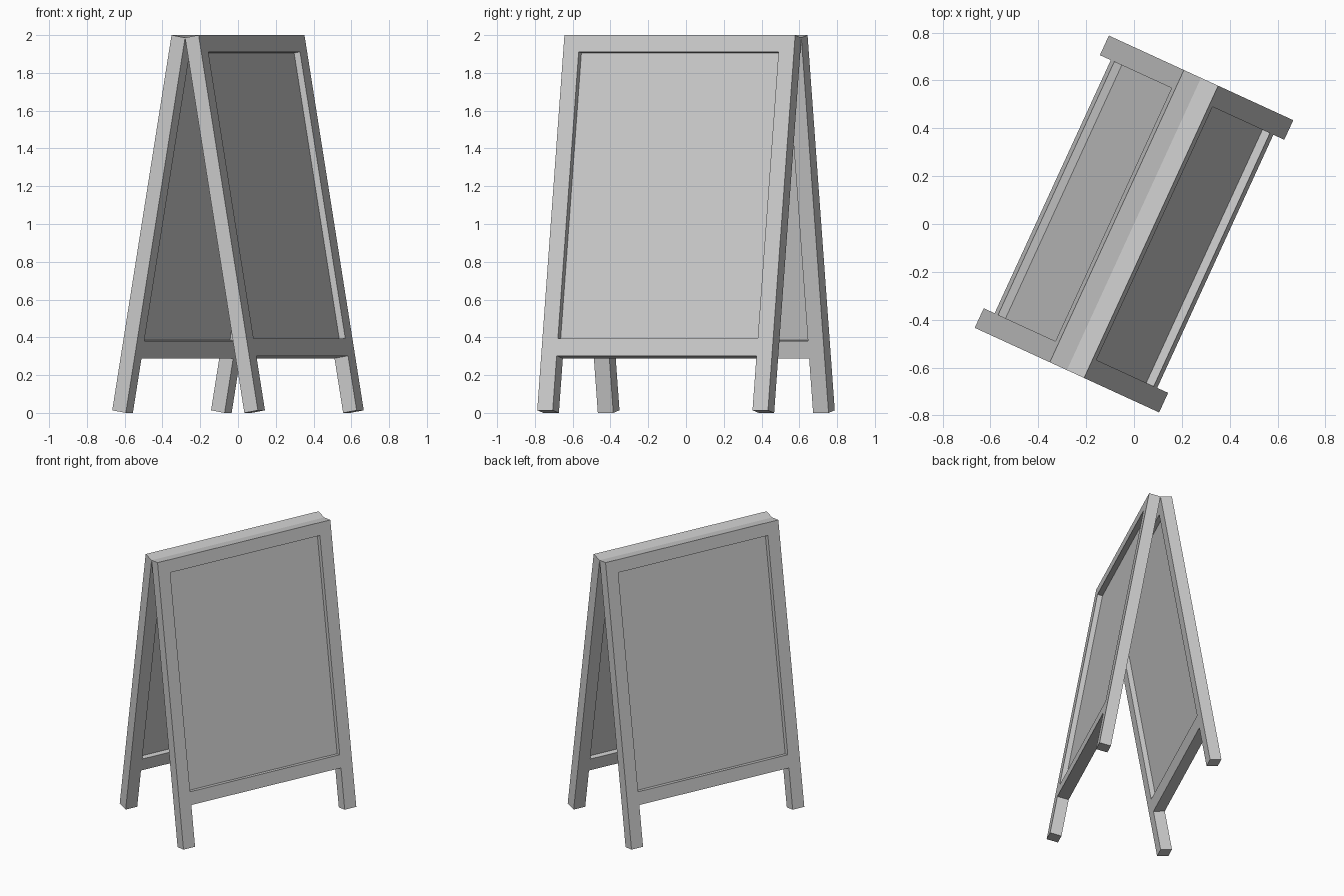
import bpy, bmesh
from math import radians, sin, cos
from mathutils import Vector

if "Cube" in bpy.data.objects:
    bpy.data.objects.remove(bpy.data.objects["Cube"])

LEAN, TURN = radians(9.86), radians(-24.65)
THICK, HALF_W, BAR = 0.08, 0.672, 0.09
Z_IN = 2.0 - THICK * sin(LEAN)      # height of the inner top edge
LENGTH = Z_IN / cos(LEAN)


def lean(d, y, s):
    """Depth d, width y and distance s down the board -> leaning position."""
    return Vector((d * cos(LEAN) + s * sin(LEAN), y,
                   Z_IN + d * sin(LEAN) - s * cos(LEAN)))


def slab(name, ys, ss, cells, d0, d1):
    """Extrude the chosen grid cells into a leaning slab, mirrored to both sides."""
    bm = bmesh.new()
    grid = [[bm.verts.new(lean(d0, y, s)) for s in ss] for y in ys]
    for i, j in cells:
        bm.faces.new((grid[i][j], grid[i + 1][j], grid[i + 1][j + 1], grid[i][j + 1]))
    ext = bmesh.ops.extrude_face_region(bm, geom=bm.faces[:], use_keep_orig=True)
    verts = [g for g in ext["geom"] if isinstance(g, bmesh.types.BMVert)]
    bmesh.ops.translate(bm, verts=verts,
                        vec=lean(d1, 0, 0) - lean(d0, 0, 0))
    bmesh.ops.delete(bm, geom=[v for v in bm.verts if not v.link_faces], context='VERTS')
    bmesh.ops.recalc_face_normals(bm, faces=bm.faces[:])
    # merge flush cells into single flat faces
    bmesh.ops.dissolve_limit(bm, angle_limit=0.01, verts=bm.verts[:], edges=bm.edges[:])
    me = bpy.data.meshes.new(name)
    bm.to_mesh(me)
    bm.free()
    ob = bpy.data.objects.new(name, me)
    bpy.context.collection.objects.link(ob)
    ob.rotation_euler.z = TURN
    mod = ob.modifiers.new("Mirror", 'MIRROR')
    mod.use_mirror_merge = False
    return ob


# Frames: two legs joined by a top and a bottom rail
inner = HALF_W - BAR
rows = [0, BAR, 1.63, 1.723, LENGTH]
cells = [(i, j) for i in (0, 2) for j in range(4)] + [(1, 0), (1, 2)]
slab("board_frames", [-HALF_W, -inner, inner, HALF_W], rows, cells, 0, THICK)

# Thin writing panels set in the middle of the frame thickness
slab("board_panels", [-inner, inner], rows[1:3], [(0, 0)], 0.035, 0.045)
